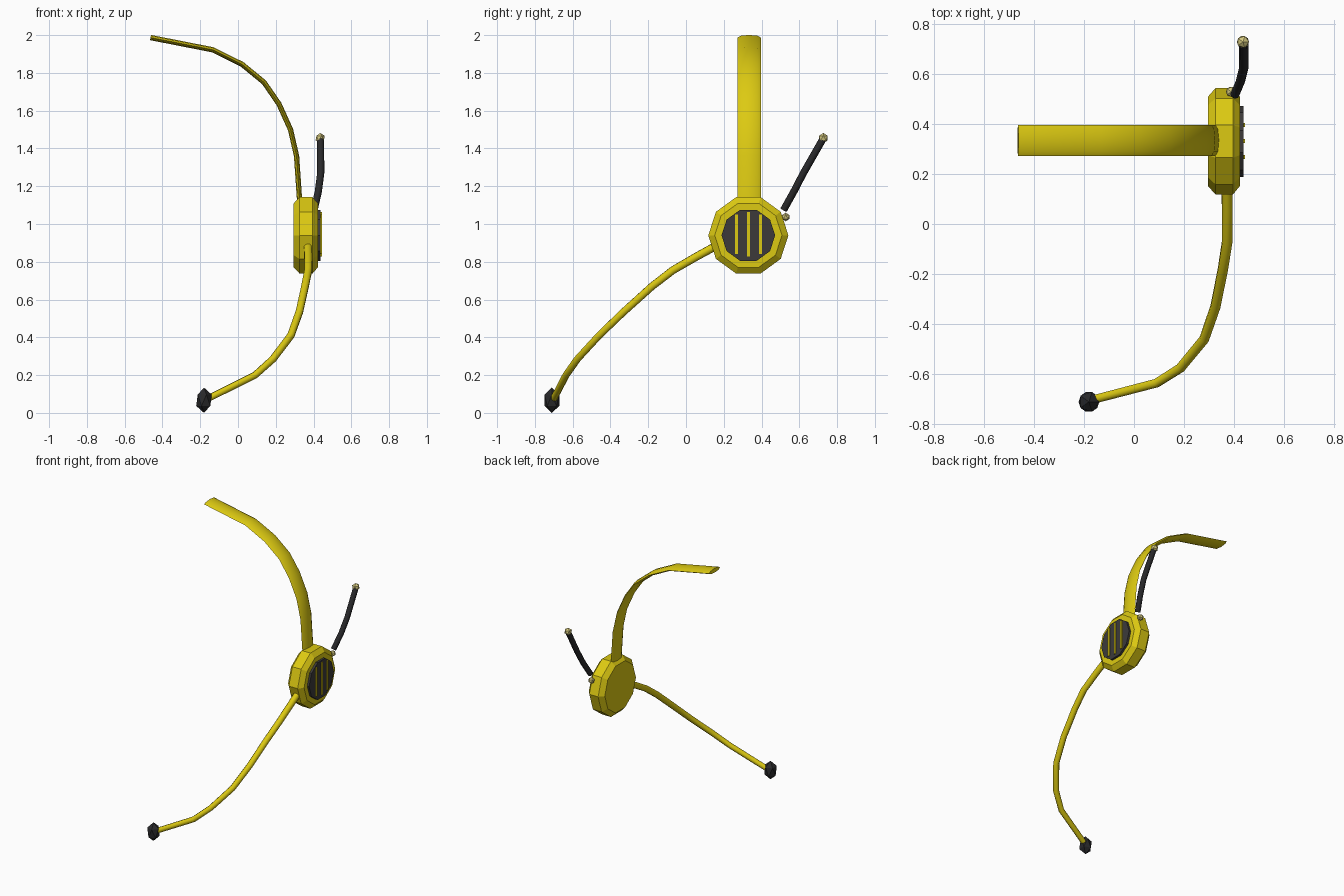
import bpy, bmesh, math
from mathutils import Vector, Matrix

if "Cube" in bpy.data.objects:
    bpy.data.objects.remove(bpy.data.objects["Cube"])


def material(name, rgb):
    m = bpy.data.materials.new(name)
    m.diffuse_color = (*rgb, 1)
    m.use_nodes = True
    m.node_tree.nodes["Principled BSDF"].inputs["Base Color"].default_value = m.diffuse_color
    return m


YELLOW = material("yellow plastic", (0.72, 0.59, 0.006))
BLACK = material("black rubber", (0.022, 0.022, 0.024))
GREY = material("dark grey grille", (0.045, 0.042, 0.042))
PALE = material("pale brass", (0.66, 0.58, 0.21))


def finish(name, bm, mat, smooth_angle=0):
    bmesh.ops.recalc_face_normals(bm, faces=bm.faces)
    if smooth_angle:
        for f in bm.faces:
            f.smooth = True
        for e in bm.edges:
            e.smooth = e.calc_face_angle(0) < math.radians(smooth_angle)
    me = bpy.data.meshes.new(name)
    bm.to_mesh(me)
    bm.free()
    me.materials.append(mat)
    ob = bpy.data.objects.new(name, me)
    bpy.context.collection.objects.link(ob)
    return ob


def skin(bm, rings):
    """Join closed rings of points into a capped tube."""
    vs = [[bm.verts.new(p) for p in r] for r in rings]
    n = len(vs[0])
    for a, b in zip(vs, vs[1:]):
        for i in range(n):
            j = (i + 1) % n
            bm.faces.new((a[i], a[j], b[j], b[i]))
    bm.faces.new(vs[0][::-1])
    bm.faces.new(vs[-1])


def sweep(name, pts, half_w, half_t, ref, mat, angle=60, sides=8, taper=1.0):
    """Sweep an ellipse along pts; its wide axis follows ref."""
    pts = [Vector(p) for p in pts]
    rings = []
    for k, p in enumerate(pts):
        t = (pts[min(k + 1, len(pts) - 1)] - pts[max(k - 1, 0)]).normalized()
        w = Vector(ref)
        w = (w - t * w.dot(t)).normalized()
        u = t.cross(w)
        s = 1 + (taper - 1) * k / (len(pts) - 1)
        rings.append([p + w * half_w * s * math.cos(a) + u * half_t * s * math.sin(a)
                      for a in (math.tau * i / sides for i in range(sides))])
    bm = bmesh.new()
    skin(bm, rings)
    return finish(name, bm, mat, angle)


def decagon_disc(name, profile, mat, cy=0.33, cz=0.94):
    """Ten-sided disc along x from (x, radius) pairs."""
    bm = bmesh.new()
    skin(bm, [[(x, cy + r * math.cos(math.tau * i / 10), cz + r * math.sin(math.tau * i / 10))
               for i in range(10)] for x, r in profile])
    return finish(name, bm, mat)


def ball(name, pos, r, rz, mat):
    bm = bmesh.new()
    bmesh.ops.create_icosphere(bm, subdivisions=1, radius=1,
                               matrix=Matrix.Translation(pos) @ Matrix.Diagonal((r, r, rz, 1)))
    return finish(name, bm, mat)


# Ear cup and its grille
decagon_disc("ear_cup", [(0.295, 0.178), (0.325, 0.212), (0.395, 0.212), (0.423, 0.178)], YELLOW)
decagon_disc("ear_grille", [(0.415, 0.142), (0.438, 0.142)], GREY)
for i, (y, h) in enumerate([(0.267, 0.21), (0.331, 0.235), (0.395, 0.21)]):
    bm = bmesh.new()
    bmesh.ops.create_cube(bm, size=1, matrix=Matrix.Translation((0.4395, y, 0.945))
                          @ Matrix.Diagonal((0.009, 0.015, h, 1)))
    finish(f"grille_bar_{i + 1}", bm, YELLOW)

# Headband
sweep("headband", [(x, 0.334, z) for x, z in
                   [(0.33, 1.09), (0.325, 1.14), (0.31, 1.36), (0.278, 1.50), (0.217, 1.635),
                    (0.138, 1.75), (0.022, 1.845), (-0.132, 1.922), (-0.463, 1.987)]],
      0.062, 0.014, (0, 1, 0), YELLOW)

# Microphone boom and tip
sweep("microphone_boom",
      [(0.37, 0.17, 0.89), (0.372, 0.06, 0.83), (0.372, -0.07, 0.755), (0.355, -0.18, 0.67),
       (0.325, -0.33, 0.535), (0.28, -0.46, 0.41), (0.185, -0.575, 0.285),
       (0.09, -0.635, 0.20), (-0.16, -0.70, 0.075)],
      0.023, 0.023, (0.28, 0.43, -0.75), YELLOW, taper=0.8)
ball("microphone_tip", (-0.18, -0.71, 0.067), 0.046, 0.067, BLACK)

# Antenna with end balls
sweep("antenna", [(0.403, 0.517, 1.075), (0.425, 0.57, 1.17), (0.438, 0.622, 1.27),
                  (0.437, 0.722, 1.445)],
      0.019, 0.019, (1, 0, 0), BLACK)
ball("antenna_tip", (0.435, 0.727, 1.455), 0.027, 0.027, PALE)
ball("antenna_pivot", (0.388, 0.528, 1.037), 0.023, 0.023, PALE)
